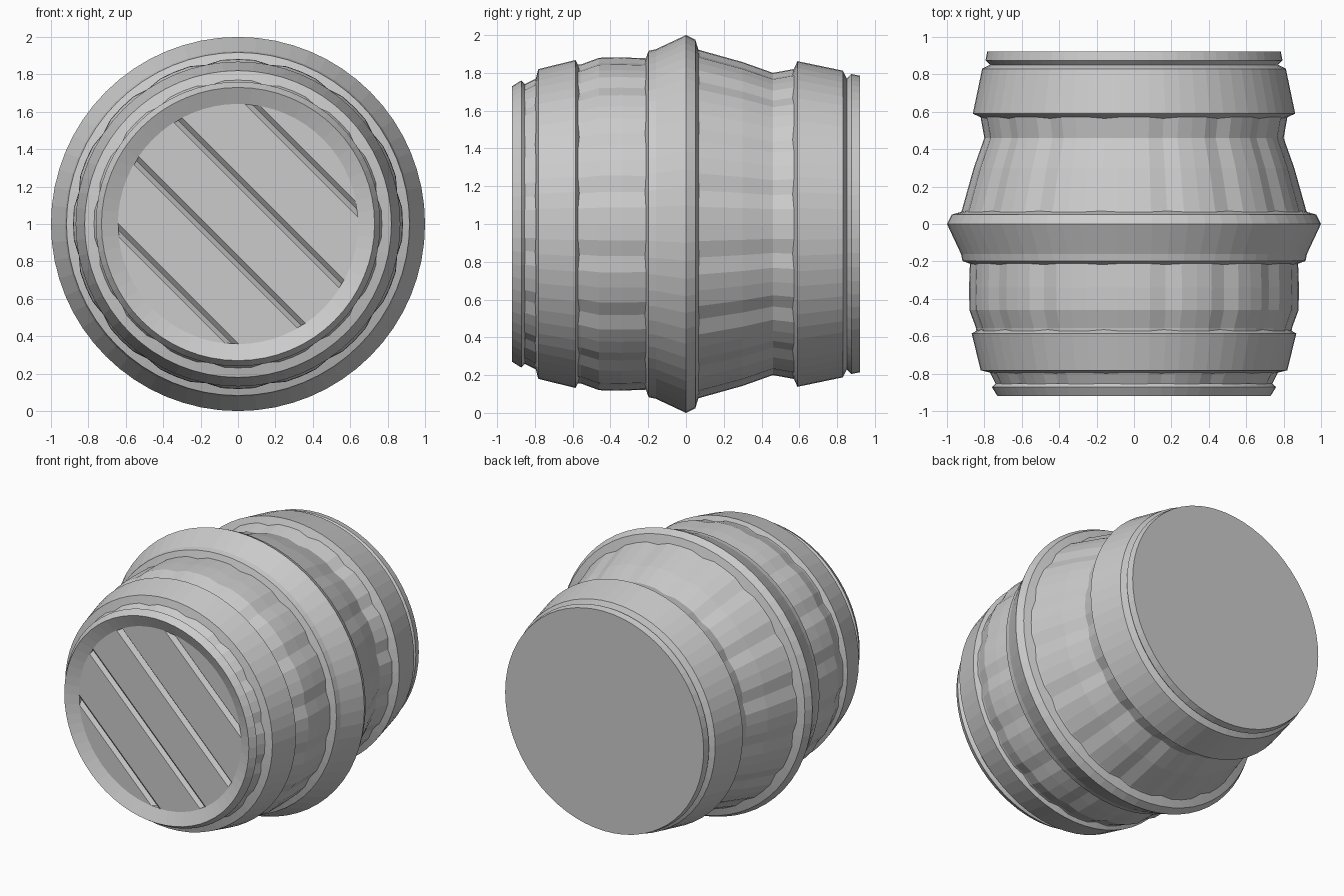
import bpy, bmesh, math
from mathutils import Vector

if "Cube" in bpy.data.objects:
    bpy.data.objects.remove(bpy.data.objects["Cube"])

SIDES = 64


def material(name, rgb):
    m = bpy.data.materials.new(name)
    m.diffuse_color = (*rgb, 1)
    m.use_nodes = True
    m.node_tree.nodes["Principled BSDF"].inputs["Base Color"].default_value = m.diffuse_color
    return m


GREY = material("light grey", (0.6, 0.6, 0.6))


def finish(name, bm):
    me = bpy.data.meshes.new(name)
    bm.to_mesh(me)
    bm.free()
    me.materials.append(GREY)
    ob = bpy.data.objects.new(name, me)
    bpy.context.collection.objects.link(ob)
    return ob


def lathe(name, profile, seam=0.0, cap_back=False):
    """Spin (y, radius) points round the y axis; seam dips the plank joints."""
    bm = bmesh.new()
    rings = []
    for y, r in profile:
        ring = []
        for j in range(SIDES):
            a = 2 * math.pi * j / SIDES
            # sixteen staves, each with one sunken joint
            rr = r - (seam if j % 4 == 2 else 0.0)
            ring.append(bm.verts.new((rr * math.cos(a), y, 1 + rr * math.sin(a))))
        rings.append(ring)
    for p, q in zip(rings, rings[1:]):
        for j in range(SIDES):
            k = (j + 1) % SIDES
            bm.faces.new((p[j], q[j], q[k], p[k]))
    if cap_back:
        bm.faces.new(rings[-1][::-1])
    return finish(name, bm)


# Front rim with its sloping inner face
lathe("front_rim", [(-0.84, 0.64), (-0.88, 0.64), (-0.92, 0.73),
                    (-0.872, 0.76), (-0.852, 0.738)])

# Wooden stave sections between the hoops
lathe("front_neck_staves", [(-0.86, 0.738), (-0.85, 0.742), (-0.79, 0.772)], 0.012)
lathe("front_staves", [(-0.58, 0.842), (-0.555, 0.845), (-0.46, 0.88),
                       (-0.34, 0.882), (-0.20, 0.877)], 0.014)
lathe("back_staves", [(0.05, 0.93), (0.075, 0.92), (0.30, 0.857),
                      (0.46, 0.80), (0.58, 0.822)], 0.014)

# Hoops
lathe("front_hoop", [(-0.80, 0.75), (-0.782, 0.82), (-0.585, 0.868), (-0.562, 0.825)])
lathe("middle_hoop", [(-0.22, 0.855), (-0.198, 0.917), (-0.16, 0.925), (0.0, 1.0),
                      (0.05, 0.975), (0.072, 0.90)])
lathe("back_hoop", [(0.562, 0.80), (0.59, 0.862), (0.83, 0.812), (0.852, 0.768)])

# Back rim with flat lid
lathe("back_rim_and_lid", [(0.85, 0.768), (0.875, 0.794), (0.922, 0.785)], cap_back=True)

# Front lid: disc cut by diagonal V grooves between the planks
bm = bmesh.new()
R, Y = 0.645, -0.881
bm.faces.new([bm.verts.new((R * math.cos(2 * math.pi * j / SIDES), Y,
                            1 + R * math.sin(2 * math.pi * j / SIDES)))
              for j in range(SIDES)])
across = Vector((1, 0, 1)).normalized()
centre = Vector((0, Y, 1))
grooves = (-0.475, -0.145, 0.165, 0.505)
for g in grooves:
    for d in (-0.025, 0.0, 0.025):
        bmesh.ops.bisect_plane(bm, geom=bm.verts[:] + bm.edges[:] + bm.faces[:],
                               dist=1e-5, plane_co=centre + across * (g + d),
                               plane_no=across)
for v in bm.verts:
    if any(abs((v.co - centre).dot(across) - g) < 1e-3 for g in grooves):
        v.co.y += 0.03
finish("front_lid_planks", bm)
